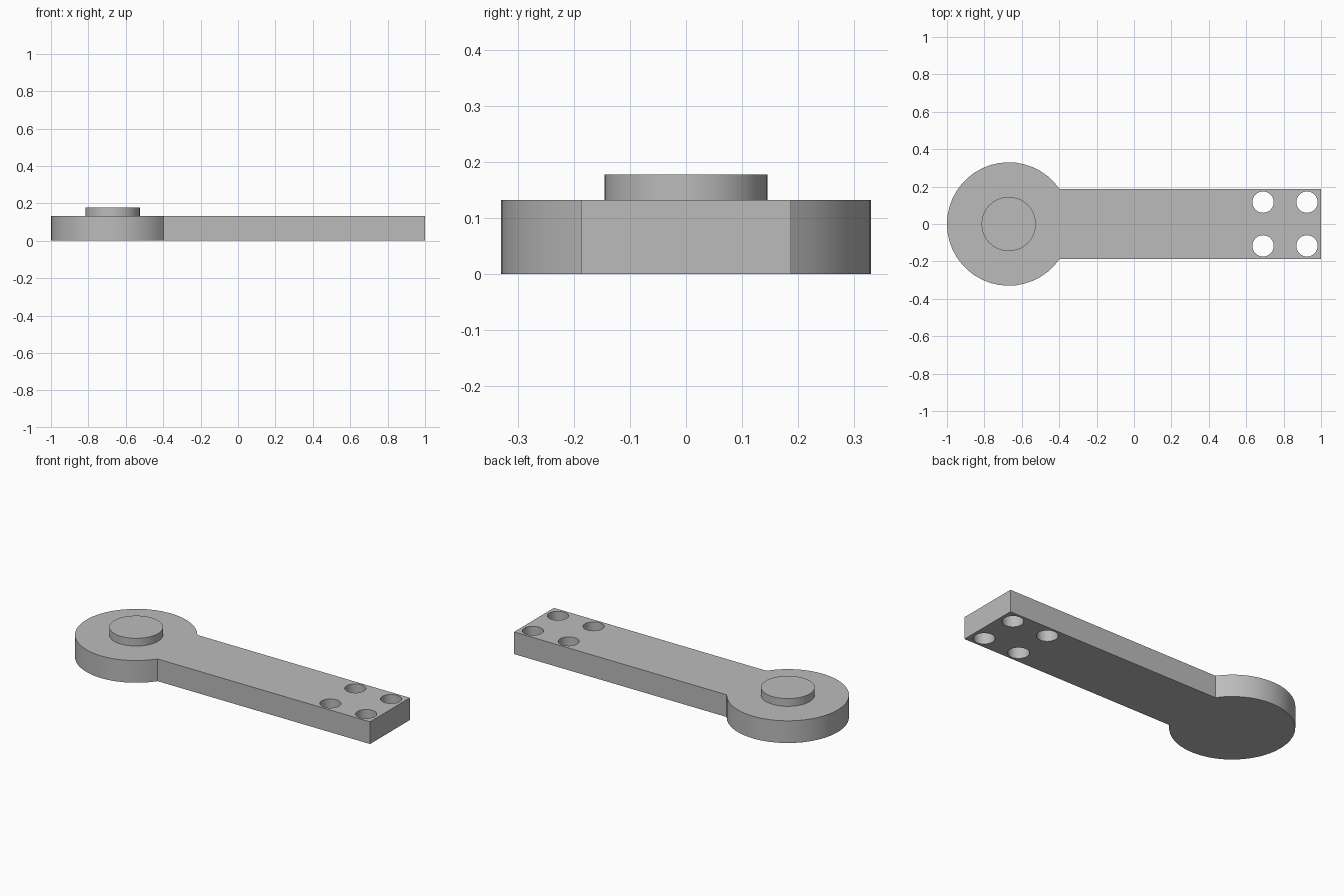
import bpy, bmesh
from math import asin, cos, sin, pi, radians

old = bpy.data.objects.get("Cube")
if old:
    bpy.data.objects.remove(old, do_unlink=True)

HUB_X, HUB_R = -0.67, 0.33
ARM_HALF, ARM_END = 0.187, 1.0
THICK, BOSS_TOP, BOSS_R = 0.132, 0.178, 0.145
HOLE_R = 0.057

grey = bpy.data.materials.new("plain grey")
grey.use_nodes = True
colour = (0.5, 0.5, 0.5, 1)
grey.diffuse_color = colour
grey.node_tree.nodes["Principled BSDF"].inputs["Base Color"].default_value = colour


def arc(cx, cy, r, start, end, steps):
    """Points along a circular arc, both ends included."""
    angles = [start + (end - start) * i / steps for i in range(steps + 1)]
    return [(cx + r * cos(a), cy + r * sin(a)) for a in angles]


def extrude_profiles(name, profiles, bottom, top):
    """Closed solids from flat counter-clockwise outlines."""
    bm = bmesh.new()
    for outline in profiles:
        face = bm.faces.new([bm.verts.new((x, y, bottom)) for x, y in outline])
        ext = bmesh.ops.extrude_face_region(bm, geom=[face], use_keep_orig=True)
        for v in ext["geom"]:
            if isinstance(v, bmesh.types.BMVert):
                v.co.z = top
    bmesh.ops.recalc_face_normals(bm, faces=bm.faces)
    mesh = bpy.data.meshes.new(name)
    bm.to_mesh(mesh)
    bm.free()
    mesh.materials.append(grey)
    obj = bpy.data.objects.new(name, mesh)
    bpy.context.collection.objects.link(obj)
    return obj


def activate(obj):
    bpy.ops.object.select_all(action="DESELECT")
    obj.select_set(True)
    bpy.context.view_layer.objects.active = obj


# Round hub and straight arm as one plate
meet = asin(ARM_HALF / HUB_R)
outline = arc(HUB_X, 0, HUB_R, meet, 2 * pi - meet, 36)
outline += [(ARM_END, -ARM_HALF), (ARM_END, ARM_HALF)]
plate = extrude_profiles("arm_plate", [outline], 0, THICK)

# Four through holes at the arm's end
holes = [arc(x, y, HOLE_R, 0, 2 * pi, 32)[:-1]
         for x in (0.69, 0.925) for y in (-0.117, 0.117)]
cutter = extrude_profiles("hole_cutter", holes, -0.1, THICK + 0.1)
cutter.hide_render = True
cut = plate.modifiers.new("bolt holes", "BOOLEAN")
cut.operation = "DIFFERENCE"
cut.solver = "EXACT"
cut.object = cutter
activate(plate)
bpy.ops.object.modifier_apply(modifier=cut.name)
bpy.data.objects.remove(cutter, do_unlink=True)

# Raised round boss on the hub
boss = extrude_profiles("hub_boss", [arc(HUB_X, 0, BOSS_R, 0, 2 * pi, 40)[:-1]],
                        THICK, BOSS_TOP)

for part in (plate, boss):
    activate(part)
    bpy.ops.object.shade_smooth_by_angle(angle=radians(25))
